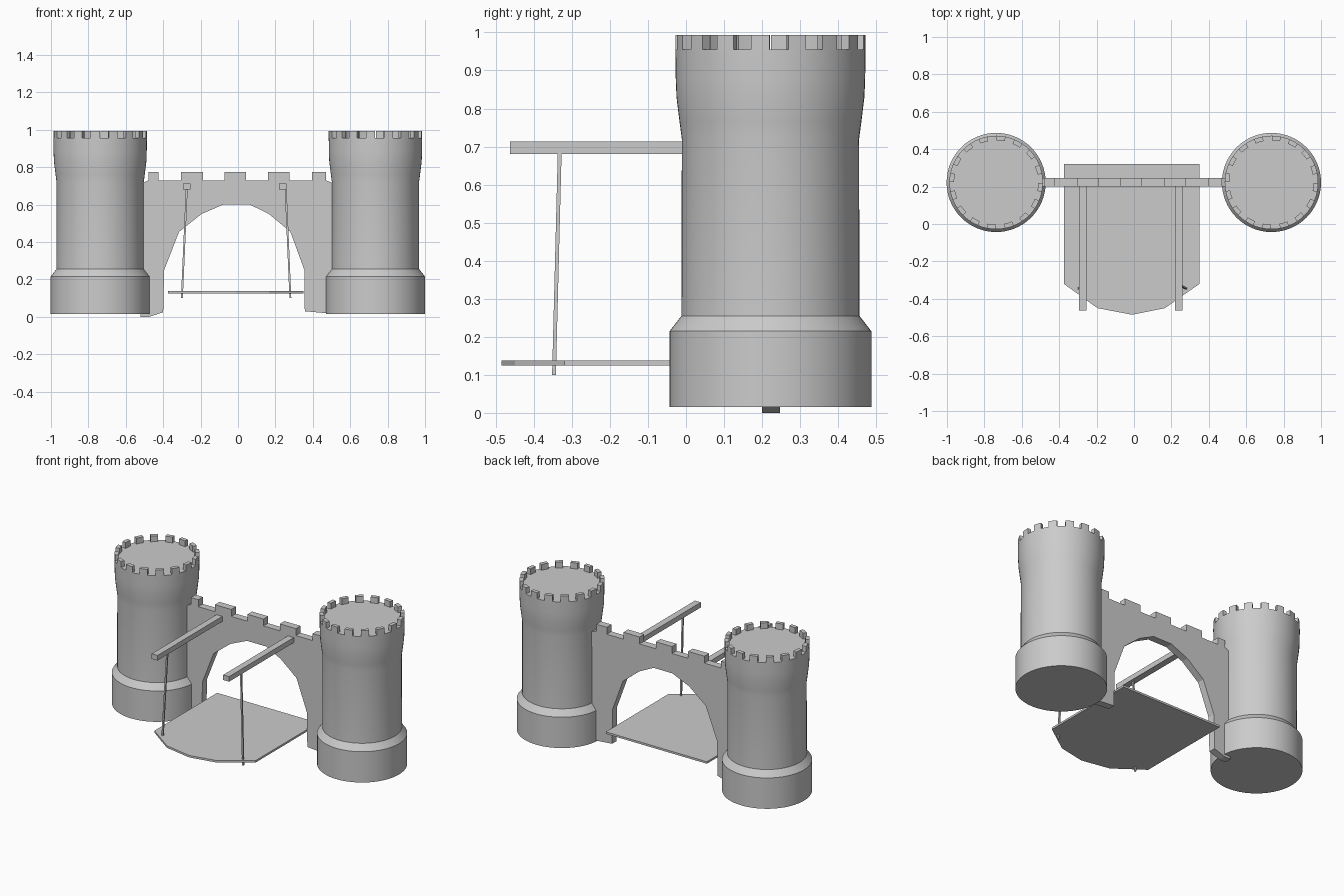
import bpy, bmesh
from math import sin, cos, pi, radians
from mathutils import Vector

if "Cube" in bpy.data.objects:
    bpy.data.objects.remove(bpy.data.objects["Cube"])


def finish(name, bm, smooth=False):
    bmesh.ops.recalc_face_normals(bm, faces=bm.faces[:])
    me = bpy.data.meshes.new(name)
    bm.to_mesh(me)
    bm.free()
    ob = bpy.data.objects.new(name, me)
    bpy.context.collection.objects.link(ob)
    if smooth:
        bpy.ops.object.select_all(action='DESELECT')
        ob.select_set(True)
        bpy.context.view_layer.objects.active = ob
        bpy.ops.object.shade_smooth_by_angle(angle=radians(25))
    return ob


def prism(name, points, direction):
    bm = bmesh.new()
    face = bm.faces.new([bm.verts.new(p) for p in points])
    ext = bmesh.ops.extrude_face_region(bm, geom=[face], use_keep_orig=True)
    moved = [v for v in ext['geom'] if isinstance(v, bmesh.types.BMVert)]
    bmesh.ops.translate(bm, verts=moved, vec=Vector(direction))
    return finish(name, bm)


def tower(name, cx, cy):
    # lathed wall, closed at the base and at the roof
    profile = [(.265, .015), (.265, .215), (.234, .255), (.233, .72), (.239, .765),
               (.247, .83), (.249, .88), (.25, .955), (.225, .955)]
    n, phase = 64, radians(-11.7)
    bm = bmesh.new()
    rings = [[bm.verts.new((cx + r * cos(phase + 2 * pi * i / n),
                            cy + r * sin(phase + 2 * pi * i / n), z))
              for i in range(n)] for r, z in profile]
    rim = []
    for a, b in zip(rings, rings[1:]):
        rim = [bm.faces.new((a[i], a[(i + 1) % n], b[(i + 1) % n], b[i]))
               for i in range(n)]
    bm.faces.new(rings[0][::-1])
    bm.faces.new(rings[-1])
    # sixteen merlons raised from the rim
    teeth = [f for i, f in enumerate(rim) if i % 4 < 2]
    ext = bmesh.ops.extrude_face_region(bm, geom=teeth)
    up = [v for v in ext['geom'] if isinstance(v, bmesh.types.BMVert)]
    bmesh.ops.translate(bm, verts=up, vec=(0, 0, .038))
    return finish(name, bm, True)


tower("left_tower", -.737, .222)
tower("right_tower", .735, .222)

# gate wall with faceted arch and crenellated top
arch = [(-.52, .0), (-.475, .0), (-.40, .025), (-.395, .25), (-.315, .455),
        (-.195, .55), (-.075, .602), (.06, .602), (.165, .55), (.28, .455),
        (.355, .25), (.357, .03), (.47, .02), (.51, .02), (.51, .715), (.47, .73)]
merlons = [(.395, .47), (.16, .275), (-.072, .043), (-.305, -.188), (-.478, -.425)]
top = []
for x0, x1 in merlons:
    top += [(x1, .73), (x1, .775), (x0, .775), (x0, .73)]
outline = arch[:-1] + top + [(-.52, .71)]
prism("gate_wall", [(x, .2, z) for x, z in outline], (0, .047, 0))

# drawbridge deck
deck = [(-.375, .322), (-.375, -.32), (-.195, -.45), (-.01, -.485),
        (.165, -.45), (.35, -.32), (.35, .322)]
prism("drawbridge", [(x, y, .125) for x, y in deck], (0, 0, .013))

# lifting beams and their hanging ropes
for side, x, x_top, x_low in (("left", -.274, -.274, -.3), ("right", .239, .255, .28)):
    w = .021
    prism(side + "_beam", [(x - w, -.463, .68), (x + w, -.463, .68),
                           (x + w, -.463, .713), (x - w, -.463, .713)], (0, .67, 0))
    h = .005
    prism(side + "_rope", [(x_low - h, -.347 - h, .1), (x_low + h, -.347 - h, .1),
                           (x_low + h, -.347 + h, .1), (x_low - h, -.347 + h, .1)],
          (x_top - x_low, .015, .585))
